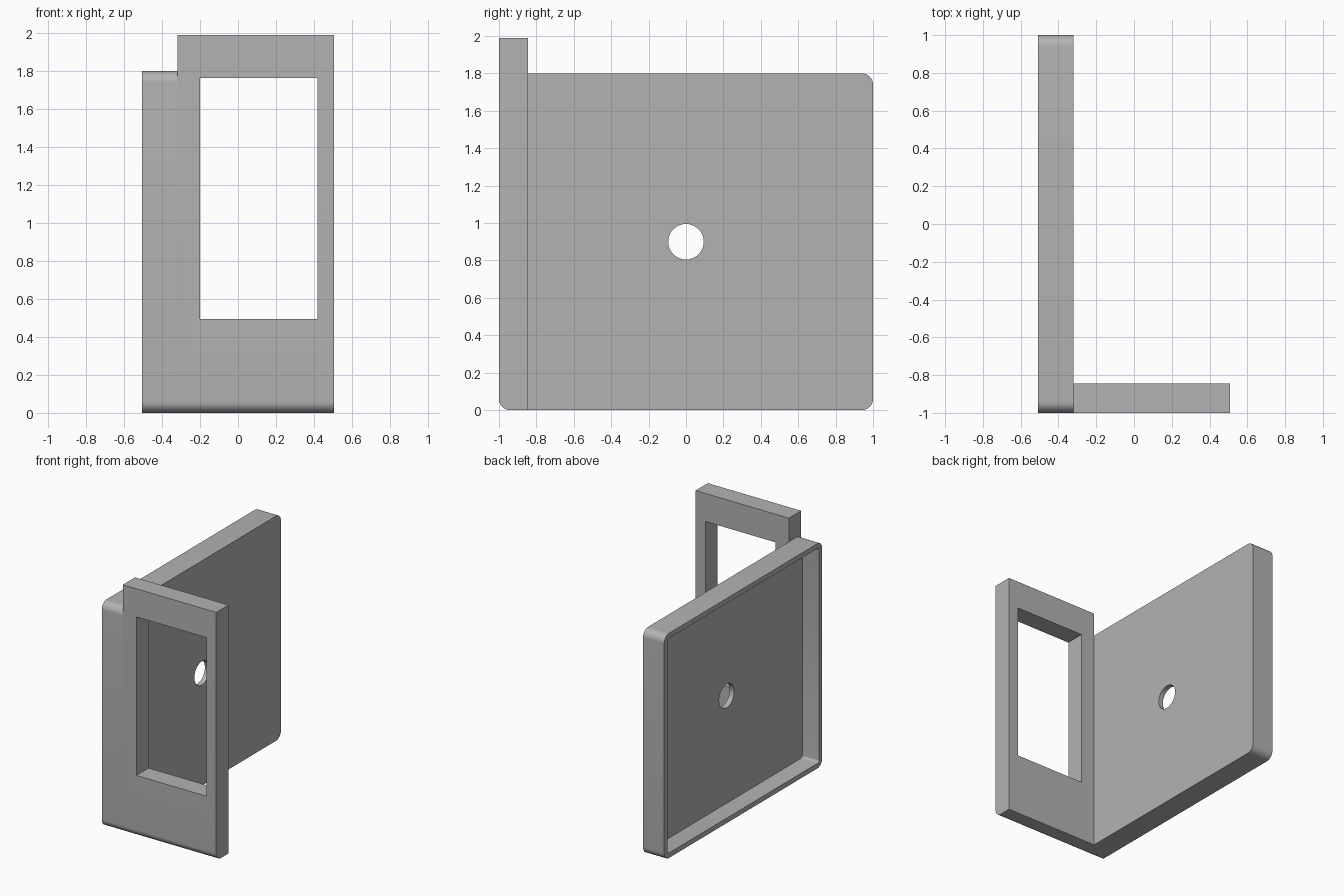
import bpy, bmesh, math

cube = bpy.data.objects.get("Cube")
if cube:
    bpy.data.objects.remove(cube, do_unlink=True)

HALF_X, PANEL_IN = 0.507, -0.32      # outer half width, inner face of the side panel
PANEL_H, PLATE_H = 1.8, 1.99
PLATE_BACK = -0.845
ROUND, WALL = 0.06, 0.04

grey = bpy.data.materials.new("light_grey")
grey.use_nodes = True
colour = (0.45, 0.45, 0.45, 1)
grey.diffuse_color = colour
grey.node_tree.nodes["Principled BSDF"].inputs["Base Color"].default_value = colour


def rounded_profile(y0, y1, z0, z1, radii, steps=10):
    """Rectangle in y-z; radii in order front-bottom, back-bottom, back-top, front-top."""
    corners = [(y0, z0, 1, 1), (y1, z0, -1, 1), (y1, z1, -1, -1), (y0, z1, 1, -1)]
    points = []
    for i, ((y, z, sy, sz), r) in enumerate(zip(corners, radii)):
        if r == 0:
            points.append((y, z))
            continue
        for k in range(steps + 1):
            a = math.pi + math.pi / 2 * (i + k / steps)
            points.append((y + sy * r + r * math.cos(a), z + sz * r + r * math.sin(a)))
    return points


def extrude_x(name, profile, x0, x1):
    """Solid made by sweeping a y-z profile from x0 to x1."""
    bm = bmesh.new()
    face = bm.faces.new([bm.verts.new((x0, y, z)) for y, z in profile])
    swept = bmesh.ops.extrude_face_region(bm, geom=[face])["geom"]
    moved = [v for v in swept if isinstance(v, bmesh.types.BMVert)]
    bmesh.ops.translate(bm, verts=moved, vec=(x1 - x0, 0, 0))
    bmesh.ops.recalc_face_normals(bm, faces=bm.faces)
    mesh = bpy.data.meshes.new(name)
    bm.to_mesh(mesh)
    bm.free()
    mesh.materials.append(grey)
    obj = bpy.data.objects.new(name, mesh)
    bpy.context.collection.objects.link(obj)
    return obj


def combine(target, tool, operation):
    """Apply a boolean and remove the helper solid."""
    tool.hide_render = True
    mod = target.modifiers.new(operation.lower(), "BOOLEAN")
    mod.operation, mod.solver, mod.object = operation, "EXACT", tool
    bpy.ops.object.select_all(action="DESELECT")
    bpy.context.view_layer.objects.active = target
    target.select_set(True)
    bpy.ops.object.modifier_apply(modifier=mod.name)
    bpy.data.objects.remove(tool, do_unlink=True)


# Side panel with rounded corners, fused to the upright front plate
bracket = extrude_x("bracket", rounded_profile(-1, 1, 0, PANEL_H, [ROUND] * 4),
                    -HALF_X, PANEL_IN)
plate = extrude_x("front_plate",
                  rounded_profile(-1, PLATE_BACK, 0, PLATE_H, [ROUND, 0, 0, 0]),
                  PANEL_IN, HALF_X)
combine(bracket, plate, "UNION")

# Shallow tray on the outer side of the panel
tray = rounded_profile(-1 + WALL, 1 - WALL, WALL, PANEL_H - WALL, [ROUND - WALL] * 4, 5)
combine(bracket, extrude_x("tray_cutter", tray, -HALF_X - 0.1, PANEL_IN - WALL), "DIFFERENCE")

# Window through the front plate
window = rounded_profile(-1.1, PLATE_BACK + 0.1, 0.495, 1.765, [0] * 4)
combine(bracket, extrude_x("window_cutter", window, -0.2, 0.42), "DIFFERENCE")

# Round hole through the panel
circle = [(0.095 * math.cos(a), 0.9 + 0.095 * math.sin(a))
          for a in (math.tau * k / 48 for k in range(48))]
combine(bracket, extrude_x("hole_cutter", circle, -0.6, -0.2), "DIFFERENCE")

bpy.ops.object.shade_smooth_by_angle(angle=math.radians(30))
